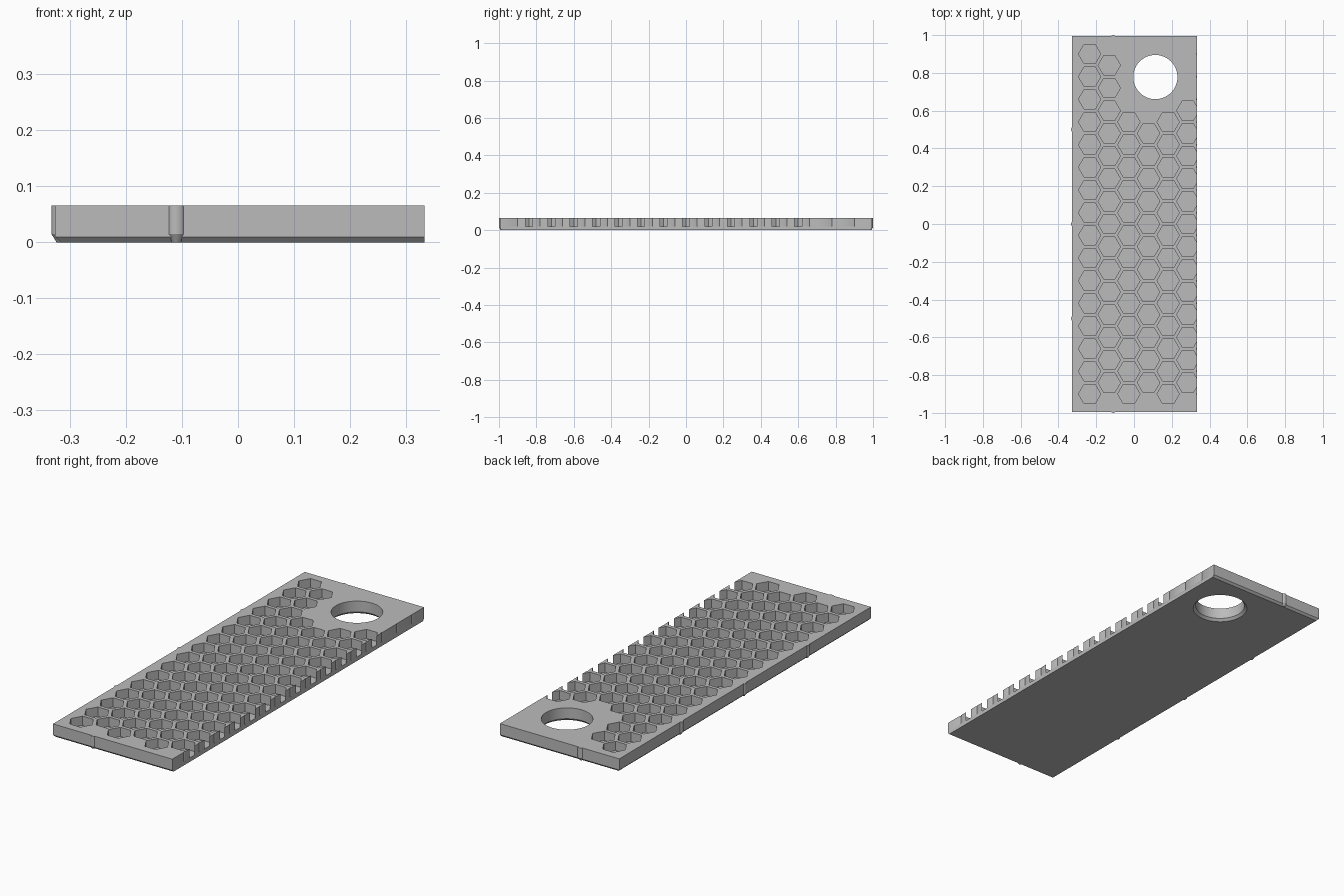
import bpy
import bmesh
import math

if "Cube" in bpy.data.objects:
    bpy.data.objects.remove(bpy.data.objects["Cube"], do_unlink=True)

LEFT, RIGHT, END, TOP = -0.327, 0.333, 0.994, 0.066   # plate limits
CHAMFER = 0.01
PITCH, STEP = 0.12, 0.104                             # honeycomb spacing
CELL, FLOOR = 0.059, 0.02                             # cell radius, pocket floor
HOLE_X, HOLE_Y, HOLE_R, CLEAR = 0.113, 0.778, 0.117, 0.21

grey = bpy.data.materials.new("plain grey")
grey.use_nodes = True
grey.diffuse_color = (0.5, 0.5, 0.5, 1)
grey.node_tree.nodes["Principled BSDF"].inputs["Base Color"].default_value = (0.5, 0.5, 0.5, 1)


def make_object(name, bm):
    bmesh.ops.recalc_face_normals(bm, faces=bm.faces[:])
    mesh = bpy.data.meshes.new(name)
    bm.to_mesh(mesh)
    bm.free()
    mesh.materials.append(grey)
    obj = bpy.data.objects.new(name, mesh)
    bpy.context.collection.objects.link(obj)
    return obj


def loft(bm, rings):
    """Closed solid through rings of equal vertex count."""
    loops = [[bm.verts.new(p) for p in ring] for ring in rings]
    n = len(loops[0])
    for low, high in zip(loops, loops[1:]):
        for i in range(n):
            j = (i + 1) % n
            bm.faces.new((low[i], low[j], high[j], high[i]))
    bm.faces.new(loops[0][::-1])
    bm.faces.new(loops[-1])


def turned(bm, x, y, profile, sides):
    """Upright round or polygonal solid from (radius, z) pairs."""
    turn = 2 * math.pi / sides
    loft(bm, [[(x + r * math.cos(i * turn), y + r * math.sin(i * turn), z)
               for i in range(sides)] for r, z in profile])


def smooth(obj):
    bpy.ops.object.select_all(action='DESELECT')
    obj.select_set(True)
    bpy.context.view_layer.objects.active = obj
    bpy.ops.object.shade_smooth_by_angle(angle=math.radians(30))


# Plate, with its lower edge chamfered on front, back and left
def outline(inset, z):
    return [(LEFT + inset, inset - END, z), (RIGHT, inset - END, z),
            (RIGHT, END - inset, z), (LEFT + inset, END - inset, z)]


bm = bmesh.new()
loft(bm, [outline(CHAMFER, 0), outline(0, CHAMFER), outline(0, TOP)])
plate = make_object("honeycomb_plate", bm)

# Honeycomb pockets, left out around the hole, running off the right edge
bm = bmesh.new()
for column in range(7):
    odd = column % 2
    x = -0.235 + column * STEP
    for row in range(16 - odd):
        y = 0.9 - odd * PITCH / 2 - row * PITCH
        if math.hypot(x - HOLE_X, y - HOLE_Y) > CLEAR:
            turned(bm, x, y, [(CELL, FLOOR), (CELL, TOP + 0.05)], 6)

# Round through hole, flared underneath
turned(bm, HOLE_X, HOLE_Y, [(HOLE_R + 0.022, -0.01), (HOLE_R, 0.012),
                            (HOLE_R, TOP + 0.05)], 64)
cutter = make_object("pocket_cutter", bm)
cutter.hide_render = True

cut = plate.modifiers.new("pockets", 'BOOLEAN')
cut.operation = 'DIFFERENCE'
cut.solver = 'EXACT'
cut.object = cutter
bpy.ops.object.select_all(action='DESELECT')
plate.select_set(True)
bpy.context.view_layer.objects.active = plate
bpy.ops.object.modifier_apply(modifier=cut.name)
bpy.data.objects.remove(cutter, do_unlink=True)
smooth(plate)

# Small rounded ribs on the left, front and back edges
SINK = 0.0115
ribs = {"left_rib_front": (LEFT + SINK, -0.5), "left_rib_middle": (LEFT + SINK, 0),
        "left_rib_back": (LEFT + SINK, 0.5), "front_rib": (-0.11, SINK - END),
        "back_rib": (-0.11, END - SINK)}
for name, (x, y) in ribs.items():
    bm = bmesh.new()
    turned(bm, x, y, [(0.0085, 0.0003), (0.0175, 0.015), (0.0175, TOP - 0.0003)], 32)
    smooth(make_object(name, bm))
